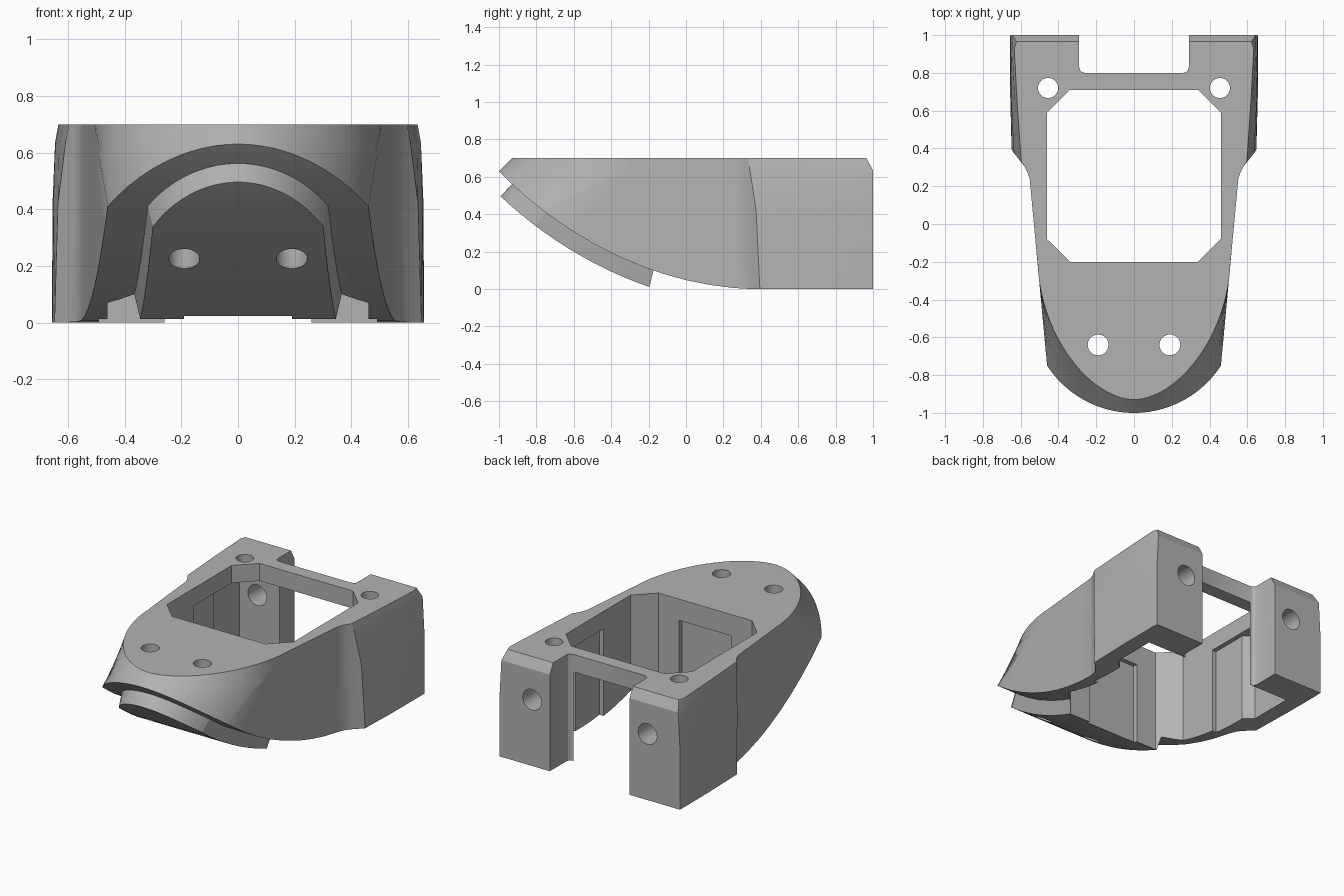
import bpy, bmesh, math
from mathutils import Matrix

if "Cube" in bpy.data.objects:
    bpy.data.objects.remove(bpy.data.objects["Cube"], do_unlink=True)

grey = bpy.data.materials.new("plain grey")
grey.use_nodes = True
grey.diffuse_color = (0.45, 0.45, 0.45, 1)
grey.node_tree.nodes["Principled BSDF"].inputs["Base Color"].default_value = (0.45, 0.45, 0.45, 1)


def finish(name, bm):
    bmesh.ops.recalc_face_normals(bm, faces=bm.faces[:])
    mesh = bpy.data.meshes.new(name)
    bm.to_mesh(mesh)
    bm.free()
    mesh.materials.append(grey)
    ob = bpy.data.objects.new(name, mesh)
    bpy.context.collection.objects.link(ob)
    return ob


def loft(name, columns):
    """Closed mirrored solid; columns run from the nose centre to the rear."""
    bm = bmesh.new()
    right, left = [], []
    for col in columns:
        r = [bm.verts.new(p) for p in col]
        on_axis = abs(col[0][0]) < 1e-6
        right.append(r)
        left.append(r if on_axis else [bm.verts.new((-x, y, z)) for x, y, z in col])

    def face(*vs):
        bm.faces.new(list(dict.fromkeys(vs)))

    rows = len(columns[0])
    for i in range(len(columns) - 1):
        for side in (right, left):
            for k in range(rows - 1):
                face(side[i][k], side[i + 1][k], side[i + 1][k + 1], side[i][k + 1])
        for k in (0, rows - 1):
            face(left[i][k], right[i][k], right[i + 1][k], left[i + 1][k])
    for k in range(rows - 1):
        face(left[-1][k], right[-1][k], right[-1][k + 1], left[-1][k + 1])
    return finish(name, bm)


def prism(name, half, z0, z1):
    """Upright prism with an outline mirrored in x."""
    outline = half + [(-x, y) for x, y in reversed(half)]
    bm = bmesh.new()
    lo = [bm.verts.new((x, y, z0)) for x, y in outline]
    hi = [bm.verts.new((x, y, z1)) for x, y in outline]
    bm.faces.new(lo)
    bm.faces.new(hi)
    n = len(outline)
    for i in range(n):
        j = (i + 1) % n
        bm.faces.new((lo[i], lo[j], hi[j], hi[i]))
    return finish(name, bm)


def drill(name, centre, radius, depth, along_y=False):
    bm = bmesh.new()
    m = Matrix.Translation(centre)
    if along_y:
        m = m @ Matrix.Rotation(math.pi / 2, 4, 'X')
    bmesh.ops.create_cone(bm, cap_ends=True, segments=40, radius1=radius,
                          radius2=radius, depth=depth, matrix=m)
    return finish(name, bm)


def belly(y):
    """Height of the curved underside."""
    u = max(0.4 - y, 0)
    return 0.3 * u ** 2 + 0.0056 * u ** 6


# Hull: flared nose, straight sides, wider rear with a bevelled back edge
STEPS = 20
pairs = []
for i in range(STEPS + 1):
    t = math.pi / 2 * i / STEPS
    a = math.radians(57.1) * i / STEPS
    c = max(math.cos(t), 0)
    pairs.append(((0.548 * math.sin(a), -0.452 - 0.548 * math.cos(a)),
                  (0.51 * math.sin(t) ** 1.11, -0.2 - 0.73 * c ** 1.11)))


def side(y):
    return (0.53 + 0.093 * y, y)


for yb, yt in ((-0.62, -0.15), (-0.5, -0.1), (-0.37, -0.05), (-0.25, 0), (-0.12, 0.05),
               (0, 0.1), (0.12, 0.17), (0.24, 0.24)):
    pairs.append((side(yb), side(yt)))
pairs += [((0.567, 0.30), (0.562, 0.27)), ((0.595, 0.34), (0.577, 0.30)),
          ((0.648, 0.395), (0.597, 0.33))]

columns = []
for (bx, by), (tx, ty) in pairs:
    zb = belly(by)
    columns.append([(bx + (tx - bx) * f, by + (ty - by) * f, zb + (0.7 - zb) * f)
                    for f in (0, 0.6, 0.9, 1)])
# bowed column at the front of the rear cheek, then the cheek itself
columns[-1] = [(0.648, 0.395, 0), (0.636, 0.375, 0.42), (0.609, 0.342, 0.635), (0.597, 0.33, 0.7)]
columns += [[(0.656, 0.7, 0), (0.652, 0.69, 0.42), (0.632, 0.67, 0.635), (0.619, 0.65, 0.7)],
            [(0.657, 0.95, 0), (0.655, 0.945, 0.42), (0.646, 0.94, 0.635), (0.634, 0.93, 0.7)],
            [(0.655, 1, 0), (0.655, 1, 0.42), (0.643, 1, 0.635), (0.622, 0.965, 0.7)]]
body = loft("shell_body", columns)

# Lip: raised plug following the underside
plan = []
for i in range(17):
    a = math.radians(58.8) * i / 16
    plan.append((0.374 * math.sin(a), -0.556 - 0.374 * math.cos(a)))
for i in range(1, 13):
    f = i / 12
    plan.append((0.32 + 0.05 * f, -0.75 + 0.62 * f))
lip_columns = []
for x, y in plan:
    slope = (belly(y + 0.001) - belly(y - 0.001)) / 0.002
    length = math.hypot(slope, 1)
    ny, nz = slope / length, -1 / length
    lip_columns.append([(x * s, y + ny * d, belly(y) + nz * d)
                        for d, s in ((0.09, 0.94), (-0.05, 1.03))])
lip = loft("lip", lip_columns)

# Openings
cutters = [
    prism("window_cutter", [(0.34, -0.2), (0.46, -0.08), (0.46, 0.59), (0.34, 0.71)], -0.1, 0.8),
    prism("pocket_cutter", [(0.49, 0.2), (0.49, 0.45), (0.55, 0.5), (0.55, 0.8),
                            (0.26, 0.8), (0.26, 0.9)], -0.1, 0.585),
    prism("front_recess_cutter", [(0.19, -0.23), (0.19, -0.1)], -0.1, 0.56),
    prism("rear_notch_cutter", [(0.26, 0.8), (0.275, 0.804), (0.286, 0.815),
                                (0.29, 0.83), (0.29, 1.1)], -0.1, 0.8),
]
for s in (-1, 1):
    cutters += [drill("deck_hole_cutter", (s * 0.455, 0.72, 0.4), 0.053, 1.2),
                drill("nose_hole_cutter", (s * 0.19, -0.64, 0.4), 0.055, 1.2),
                drill("leg_hole_cutter", (s * 0.42, 0.92, 0.435), 0.068, 0.34, True)]

for tool in [lip] + cutters:
    tool.hide_render = True
    mod = body.modifiers.new(tool.name, 'BOOLEAN')
    mod.operation = 'UNION' if tool is lip else 'DIFFERENCE'
    mod.solver = 'EXACT'
    mod.object = tool

# Apply the booleans and drop the helpers
graph = bpy.context.evaluated_depsgraph_get()
result = bpy.data.meshes.new_from_object(body.evaluated_get(graph))
body.modifiers.clear()
body.data = result
result.materials.clear()
result.materials.append(grey)
for poly in result.polygons:
    poly.material_index = 0
for tool in [lip] + cutters:
    bpy.data.objects.remove(tool, do_unlink=True)

for ob in bpy.context.selected_objects:
    ob.select_set(False)
bpy.context.view_layer.objects.active = body
body.select_set(True)
bpy.ops.object.shade_smooth_by_angle(angle=math.radians(22))
